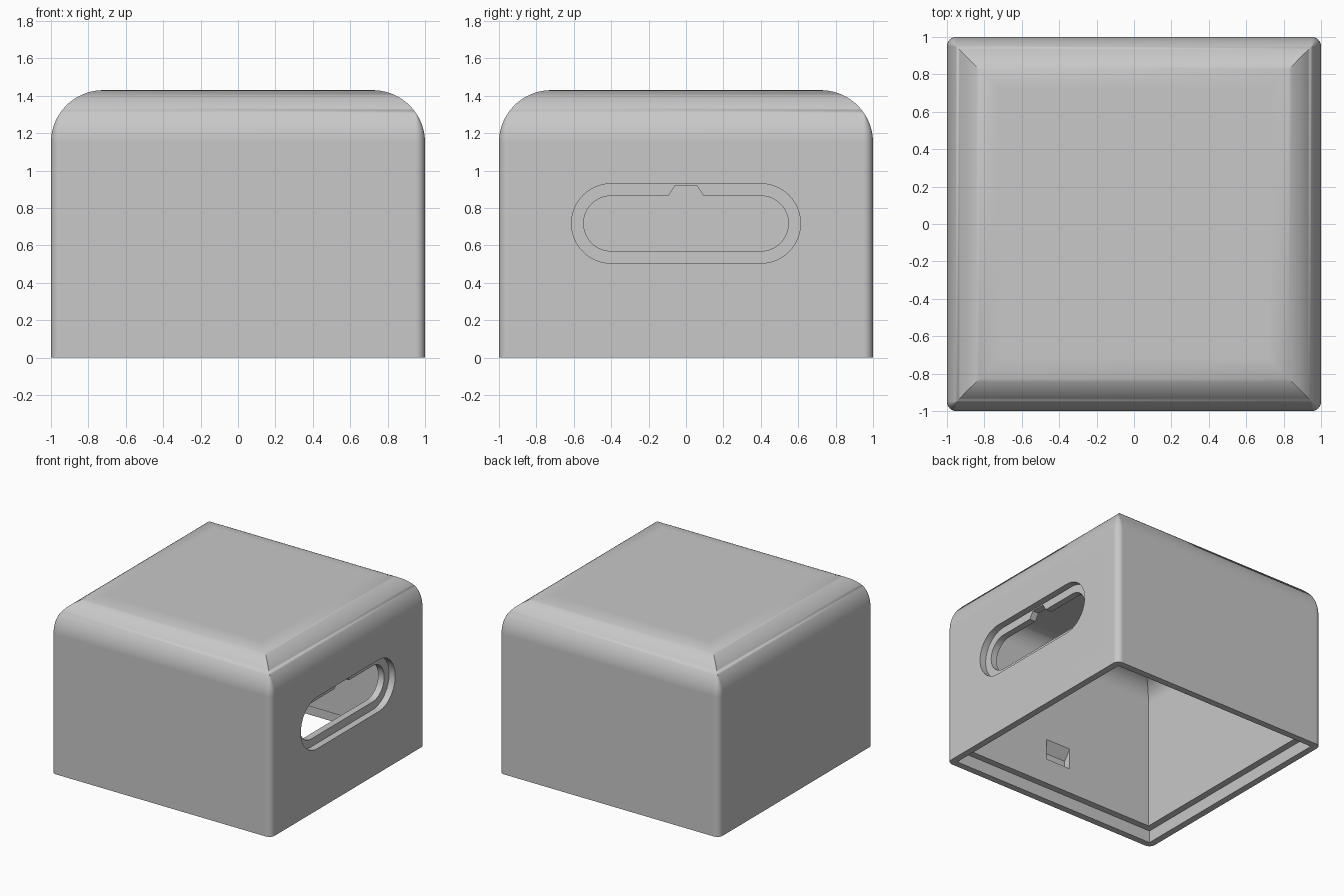
import bpy, bmesh
from math import sin, cos, pi

cube = bpy.data.objects.get("Cube")
if cube:
    bpy.data.objects.remove(cube, do_unlink=True)

HEIGHT, FILLET, CORNER = 1.43, 0.28, 0.05
WALL, LIP, LEDGE = 0.11, 0.055, 0.10

grey = bpy.data.materials.new("light grey")
grey.use_nodes = True
colour = (0.58, 0.58, 0.58, 1)
grey.diffuse_color = colour
grey.node_tree.nodes["Principled BSDF"].inputs["Base Color"].default_value = colour


def make_object(name, bm):
    bmesh.ops.recalc_face_normals(bm, faces=bm.faces)
    mesh = bpy.data.meshes.new(name)
    bm.to_mesh(mesh)
    bm.free()
    mesh.materials.append(grey)
    obj = bpy.data.objects.new(name, mesh)
    bpy.context.collection.objects.link(obj)
    return obj


def ring(bm, inset, z, steps=8):
    """Rounded square whose corner radius shrinks with the inset."""
    radius = max(CORNER - inset, 0)
    centre = 1 - inset - radius
    verts = []
    for corner in range(4):
        turn = corner * pi / 2
        sx = 1 if corner in (0, 3) else -1
        sy = 1 if corner < 2 else -1
        for i in range(steps + 1):
            a = turn + i / steps * pi / 2
            verts.append(bm.verts.new((sx * centre + radius * cos(a),
                                       sy * centre + radius * sin(a), z)))
    return verts


def dome(inset, radius, top, steps=24):
    """Sections of a filleted top, from the wall up to the flat."""
    angles = [i / steps * pi / 2 for i in range(steps + 1)]
    return [(inset + radius * (1 - cos(a)), top - radius + radius * sin(a))
            for a in angles]


def prism(points, x0, x1):
    """Cutter with a (y, z) outline, running along x."""
    bm = bmesh.new()
    ends = [[bm.verts.new((x, y, z)) for y, z in points] for x in (x0, x1)]
    for end in ends:
        bm.faces.new(end)
    for i in range(len(points)):
        j = (i + 1) % len(points)
        bm.faces.new((ends[0][i], ends[0][j], ends[1][j], ends[1][i]))
    return make_object("cutter", bm)


def stadium(radius, half=0.4, z=0.7175, steps=24):
    points = []
    for side in (1, -1):
        for i in range(steps + 1):
            a = -pi / 2 + i / steps * pi
            points.append((side * (half + radius * cos(a)), z + side * radius * sin(a)))
    return points


# Hollow shell: outer skin, rim, stepped ledge and inner skin
bm = bmesh.new()
inner = [(LIP, 0), (LIP, LEDGE), (WALL, LEDGE)]
inner += dome(WALL, FILLET - WALL, HEIGHT - WALL)
outer = [(0, 0)] + dome(0, FILLET, HEIGHT)
rings = [ring(bm, *s) for s in outer[::-1] + inner]
for low, high in zip(rings, rings[1:]):
    for i in range(len(low)):
        j = (i + 1) % len(low)
        bm.faces.new((low[i], low[j], high[j], high[i]))
bm.faces.new(rings[0])
bm.faces.new(rings[-1])
bmesh.ops.remove_doubles(bm, verts=bm.verts, dist=1e-5)
cover = make_object("cover_shell", bm)

# Handle slot with its recessed border and the notch above it
notch = [(-0.095, 0.80), (0.095, 0.80), (0.095, 0.865),
         (0.058, 0.92), (-0.058, 0.92), (-0.095, 0.865)]
cutters = [prism(stadium(0.2125), 1 - LIP, 1.1),
           prism(stadium(0.1475), 0.8, 1.1),
           prism(notch, 0.8, 0.97)]

# Latch pockets with sloped tops inside the front and back walls
for side in (-1, 1):
    pocket = [(0.80, 0.31), (0.95, 0.31), (0.95, 0.40), (1 - WALL, 0.48), (0.80, 0.48)]
    cutters.append(prism([(side * y, z) for y, z in pocket], -0.115, 0.115))

bpy.ops.object.select_all(action='DESELECT')
bpy.context.view_layer.objects.active = cover
cover.select_set(True)
for cutter in cutters:
    cutter.hide_render = True
    mod = cover.modifiers.new("cut", 'BOOLEAN')
    mod.operation = 'DIFFERENCE'
    mod.solver = 'EXACT'
    mod.object = cutter
    bpy.ops.object.modifier_apply(modifier=mod.name)
    bpy.data.objects.remove(cutter, do_unlink=True)

# Smooth fillets, crisp edges, flat walls
bpy.ops.object.shade_smooth_by_angle(angle=pi / 6)
weighted = cover.modifiers.new("flat_walls", 'WEIGHTED_NORMAL')
weighted.keep_sharp = True
